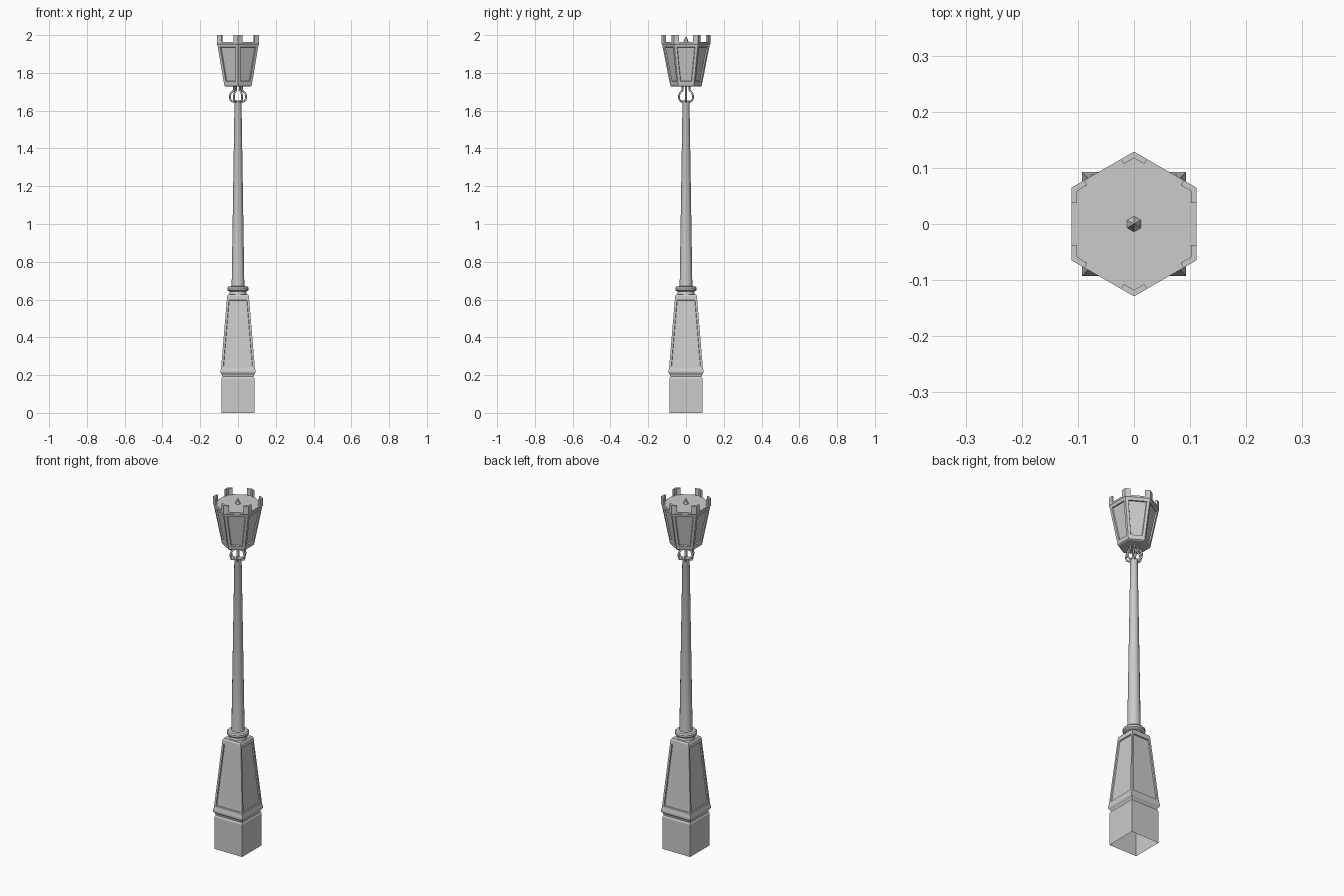
import bpy, bmesh
from math import cos, sin, pi, radians

if "Cube" in bpy.data.objects:
    bpy.data.objects.remove(bpy.data.objects["Cube"])


def finish(name, bm, smooth=False):
    bmesh.ops.recalc_face_normals(bm, faces=bm.faces[:])
    mesh = bpy.data.meshes.new(name)
    bm.to_mesh(mesh)
    bm.free()
    obj = bpy.data.objects.new(name, mesh)
    bpy.context.collection.objects.link(obj)
    if smooth:
        bpy.ops.object.select_all(action='DESELECT')
        obj.select_set(True)
        bpy.context.view_layer.objects.active = obj
        bpy.ops.object.shade_smooth_by_angle(angle=radians(35))
    return obj


def loft(name, sides, turn, profile, bottom=True, top=True,
         panel_row=None, inset=0.01, depth=0.006, smooth=False):
    """Stack regular polygons (corner radius, z); optionally recess one row of faces."""
    bm = bmesh.new()
    rings = [[bm.verts.new((r * cos(turn + 2 * pi * i / sides),
                            r * sin(turn + 2 * pi * i / sides), z))
              for i in range(sides)] for r, z in profile]
    panels = []
    for k in range(len(rings) - 1):
        a, b = rings[k], rings[k + 1]
        for i in range(sides):
            j = (i + 1) % sides
            f = bm.faces.new((a[i], a[j], b[j], b[i]))
            if k == panel_row:
                panels.append(f)
    if bottom:
        bm.faces.new(rings[0][::-1])
    if top:
        bm.faces.new(rings[-1])
    if panels:
        bm.normal_update()
        bmesh.ops.inset_individual(bm, faces=panels, thickness=inset, use_even_offset=True)
        # a narrow second inset makes the recess wall
        bmesh.ops.inset_individual(bm, faces=panels, thickness=0.002, depth=-depth,
                                   use_even_offset=True)
    return finish(name, bm, smooth)


# Square pedestal with recessed panels, open underneath
half_widths = [(0.088, 0), (0.088, 0.183), (0.083, 0.192), (0.084, 0.2),
               (0.093, 0.213), (0.093, 0.222), (0.0895, 0.237),
               (0.0585, 0.608), (0.0575, 0.62), (0.052, 0.628)]
loft("pedestal", 4, pi / 4, [(h * 2 ** 0.5, z) for h, z in half_widths],
     bottom=False, panel_row=6, inset=0.011, depth=0.006)

# Round collar and tapering pole
loft("pole", 16, pi / 16,
     [(0.046, 0.625), (0.046, 0.634), (0.042, 0.642), (0.052, 0.645), (0.058, 0.651),
      (0.058, 0.662), (0.052, 0.669), (0.035, 0.671), (0.034, 0.69),
      (0.019, 1.64), (0.021, 1.645), (0.021, 1.653)], smooth=True)

# Six curled brackets carrying the lantern
curve = bpy.data.curves.new("lantern_brackets", 'CURVE')
curve.dimensions = '3D'
curve.bevel_depth = 0.005
curve.bevel_resolution = 2
curve.use_fill_caps = True
path = [(0.008, 1.65), (0.032, 1.646), (0.043, 1.662), (0.042, 1.688),
        (0.03, 1.702), (0.021, 1.706), (0.021, 1.72), (0.021, 1.735)]
for k in range(6):
    a = k * pi / 3
    spline = curve.splines.new('NURBS')
    spline.points.add(len(path) - 1)
    for p, (r, z) in zip(spline.points, path):
        p.co = (r * cos(a), r * sin(a), z, 1)
    spline.order_u = 3
    spline.use_endpoint_u = True
    spline.resolution_u = 4
bpy.context.collection.objects.link(bpy.data.objects.new("lantern_brackets", curve))

# Hexagonal lantern body with recessed panes and flat lid
R = 0.129
loft("lantern_body", 6, pi / 6,
     [(0.076, 1.727), (0.083, 1.731), (0.085, 1.74), (R - 0.003, 1.95), (R, 1.953), (R, 1.963)],
     panel_row=2, inset=0.014, depth=0.007)

# Angled corner posts rising above the lid
bm = bmesh.new()
arm, t, c, s = 0.027, 0.01, 0.5, 3 ** 0.5 / 2
ax, ay = R - arm * c, arm * s
outline = [(R, 0), (ax, ay), (ax - t * s, ay - t * c),
           (R - t / s, 0), (ax - t * s, -ay + t * c), (ax, -ay)]
# two quads per post, split on the corner line
for k in range(6):
    a = pi / 6 + k * pi / 3
    low, high = [[bm.verts.new((x * cos(a) - y * sin(a), x * sin(a) + y * cos(a), z))
                  for x, y in outline] for z in (1.955, 2.0)]
    for quad in ((0, 1, 2, 3), (0, 3, 4, 5)):
        bm.faces.new([high[i] for i in quad])
        bm.faces.new([low[i] for i in reversed(quad)])
    for i in range(6):
        j = (i + 1) % 6
        bm.faces.new((low[i], low[j], high[j], high[i]))
finish("corner_posts", bm)

# Small pointed finial in the middle of the lid
loft("finial", 6, pi / 6, [(0.014, 1.961), (0.014, 1.965), (0.0005, 1.995)])
